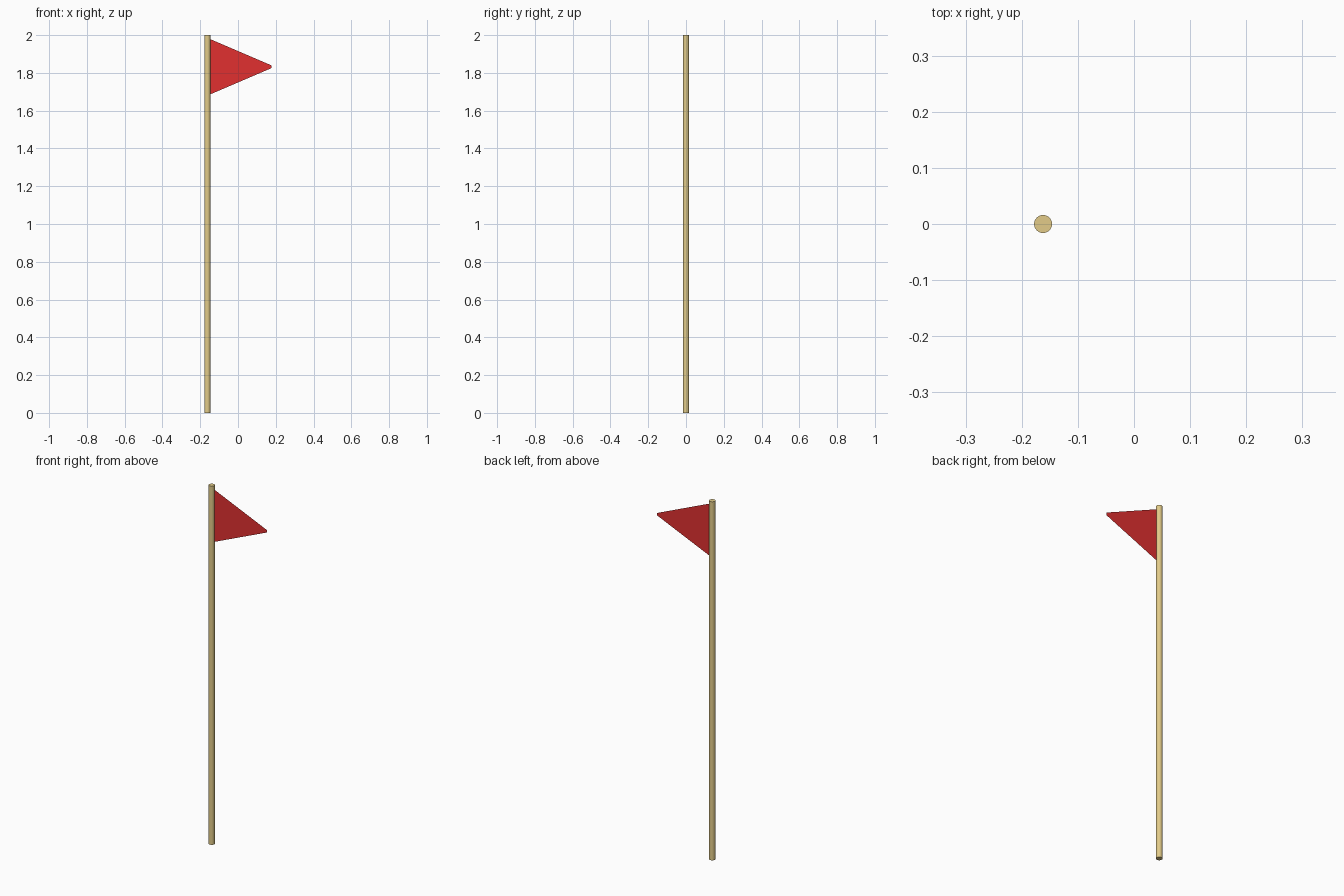
import bpy, math

if "Cube" in bpy.data.objects:
    bpy.data.objects.remove(bpy.data.objects["Cube"])


def paint(obj, name, rgb):
    mat = bpy.data.materials.new(name)
    mat.diffuse_color = (*rgb, 1.0)
    mat.use_nodes = True
    mat.node_tree.nodes["Principled BSDF"].inputs["Base Color"].default_value = mat.diffuse_color
    obj.data.materials.append(mat)


POLE_X, POLE_R, HEIGHT = -0.162, 0.016, 2.0

# Round pole
bpy.ops.mesh.primitive_cylinder_add(vertices=32, radius=POLE_R, depth=HEIGHT,
                                    location=(POLE_X, 0, HEIGHT / 2))
pole = bpy.context.object
pole.name = "pole"
bpy.ops.object.shade_smooth_by_angle(angle=math.radians(40))
paint(pole, "tan_wood", (0.76, 0.60, 0.25))

# Thin pennant with a blunt tip, its edge tucked into the pole
outline = [(-0.150, 1.685), (0.172, 1.823), (0.178, 1.827),
           (0.178, 1.838), (0.172, 1.842), (-0.150, 1.980)]
mesh = bpy.data.meshes.new("pennant")
mesh.from_pydata([(x, 0, z) for x, z in outline], [], [range(len(outline))])
pennant = bpy.data.objects.new("pennant", mesh)
bpy.context.collection.objects.link(pennant)
paint(pennant, "red_cloth", (0.75, 0.03, 0.03))
